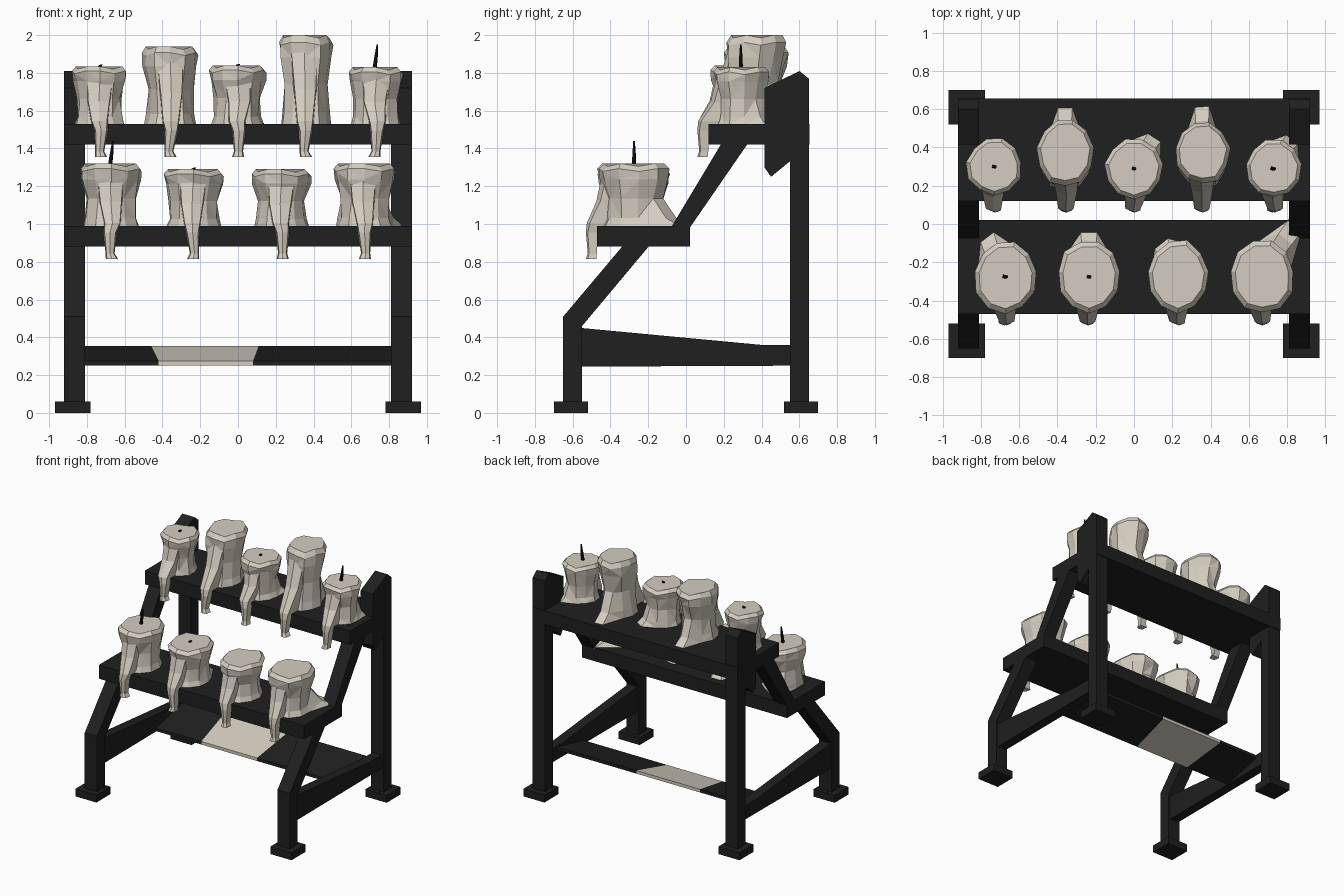
import bpy, bmesh, math, random
from mathutils import Vector

if "Cube" in bpy.data.objects:
    bpy.data.objects.remove(bpy.data.objects["Cube"])

random.seed(4)


def material(name, col):
    m = bpy.data.materials.new(name)
    m.diffuse_color = (*col, 1)
    m.use_nodes = True
    m.node_tree.nodes["Principled BSDF"].inputs["Base Color"].default_value = m.diffuse_color
    return m


BLACK = material("black_metal", (0.014, 0.014, 0.014))
WAX = material("pale_wax", (0.66, 0.61, 0.53))
WICK = material("burnt_wick", (0.004, 0.004, 0.004))


def finish(bm, name, *mats):
    bmesh.ops.recalc_face_normals(bm, faces=bm.faces)
    me = bpy.data.meshes.new(name)
    bm.to_mesh(me)
    bm.free()
    for m in mats:
        me.materials.append(m)
    ob = bpy.data.objects.new(name, me)
    bpy.context.collection.objects.link(ob)
    return ob


def loft(bm, rings):
    """Skin a list of equal-length point rings and cap both ends."""
    vs = [[bm.verts.new(p) for p in r] for r in rings]
    n = len(vs[0])
    for a, b in zip(vs, vs[1:]):
        for i in range(n):
            j = (i + 1) % n
            bm.faces.new((a[i], a[j], b[j], b[i]))
    bm.faces.new(vs[0][::-1])
    bm.faces.new(vs[-1])


def slab(name, profile, x0, x1, mat=BLACK):
    """Extrude a (y, z) profile along x."""
    bm = bmesh.new()
    loft(bm, [[(x, y, z) for y, z in profile] for x in (x0, x1)])
    return finish(bm, name, mat)


def rect(y0, y1, z0, z1):
    return [(y0, z0), (y1, z0), (y1, z1), (y0, z1)]


# Side frames, one on each side
for side, s in (("left", -1), ("right", 1)):
    def part(name, prof, a=0.81, b=0.92):
        slab(f"{side}_{name}", prof, s * a, s * b)
    part("back_foot", rect(0.52, 0.70, 0, 0.06), 0.78, 0.97)
    part("front_foot", rect(-0.70, -0.52, 0, 0.06), 0.78, 0.97)
    part("back_post", [(0.55, 0.05), (0.65, 0.05), (0.65, 1.77), (0.60, 1.81), (0.55, 1.785)])
    part("post_bracket", [(0.45, 1.25), (0.56, 1.34), (0.56, 1.79), (0.415, 1.72), (0.415, 1.30)])
    part("front_leg", [(-0.65, 0.05), (-0.55, 0.05), (-0.55, 0.46), (-0.19, 0.89),
                       (-0.33, 0.89), (-0.65, 0.51)])
    part("upper_strut", [(-0.08, 0.98), (0.02, 0.98), (0.33, 1.43), (0.19, 1.43)])
    part("side_rail", [(-0.56, 0.245), (0.56, 0.25), (0.56, 0.36), (0.40, 0.36), (-0.56, 0.45)],
         0.825, 0.905)

# Shelves
slab("lower_shelf", rect(-0.47, 0.02, 0.88, 0.99), -0.92, 0.92)
slab("upper_shelf", rect(0.12, 0.655, 1.42, 1.53), -0.92, 0.92)

# Tilted bottom board with a pale section in the middle
bm = bmesh.new()
rows = []
for xf, xb in ((-0.83, -0.83), (-0.42, -0.46), (0.08, 0.11), (0.83, 0.83)):
    rows.append([(xf, 0.13, 0.25), (xb, 0.48, 0.33), (xb, 0.48, 0.355), (xf, 0.13, 0.275)])
loft(bm, rows)
for f in bm.faces:
    f.material_index = int(len(f.verts) == 4 and -0.3 < f.calc_center_median().x < 0)
finish(bm, "bottom_board", BLACK, WAX)

# Melted candles: (ring height, radius factor)
RINGS = ((0, 0.92), (0.14, 0.84), (0.45, 0.80), (0.75, 0.95), (0.92, 1.0), (1.0, 0.86))


def candle(name, x, y, base, top, rx, ry, edge, tail=None, wick=0, lean=0):
    h = top - base
    n = 11
    jit = [random.uniform(0.95, 1.05) for _ in range(n)]
    rings = []
    for k, (t, r) in enumerate(RINGS):
        ring = []
        for i in range(n):
            a = 2 * math.pi * (i + 0.25) / n
            q = r * jit[i] * (random.uniform(0.93, 1.06) if 0 < k < 4 else 1)
            px, py = rx * q * math.cos(a), ry * q * math.sin(a)
            if tail and k < 2:  # wax puddle pulled out at the foot
                d = Vector((math.cos(a), math.sin(a))).dot(tail[0])
                if d > 0.85:
                    g = tail[1] * (1 if k == 0 else 0.45)
                    px, py = px + tail[0].x * g, py + tail[0].y * g
            ring.append((x + px, y + py + lean * t, base + h * t - (0.015 * (i % 3 == 0) if k > 3 else 0)))
        rings.append(ring)
    zmax = max(p[2] for p in rings[-1])
    bm = bmesh.new()
    loft(bm, rings)
    # front run of wax, spilling over the shelf edge
    f = y - ry
    run = []
    for z, w, yf, yb in ((base + 0.82 * h, 0.085, f + 0.02 + lean * 0.8, y), (base + 0.4 * h, 0.07, f - 0.01, y),
                         (base + 0.02, 0.05, edge - 0.055, y), (base - 0.03, 0.036, edge - 0.06, edge + 0.005),
                         (base - 0.14, 0.024, edge - 0.05, edge - 0.002),
                         (base - 0.17, 0.032, edge - 0.06, edge - 0.005)):
        o = random.uniform(-0.008, 0.008)
        run.append([(x + o - w, yb, z), (x + o - w * 0.8, yf + w * 0.3, z), (x + o, yf, z),
                    (x + o + w * 0.8, yf + w * 0.3, z), (x + o + w, yb, z)])
    loft(bm, run[::-1])
    bmesh.ops.triangulate(bm, faces=[q for q in bm.faces if len(q.verts) == 4])
    finish(bm, name, WAX)
    if wick:
        bm = bmesh.new()
        loft(bm, [[(x + dx + r * math.cos(a), y + lean + r * math.sin(a), z)
                   for a in (0.5, 2.1, 3.7, 5.3)]
                  for dx, r, z in ((-0.01, 0.014, zmax - 0.03), (0, 0.011, zmax + wick * 0.4),
                                   (0.008, 0.005, zmax + wick))])
        finish(bm, name + "_wick", WICK)


back = Vector((0, 1))
corner = Vector((0.6, 0.8)).normalized()
corner_left = Vector((-0.3, 0.95)).normalized()

# Lower row
for i, (x, top, wick, tail) in enumerate((
        (-0.67, 1.32, 0.12, (corner_left, 0.08)), (-0.235, 1.29, 0.01, (back, 0.07)),
        (0.23, 1.29, 0, (corner_left, 0.04)), (0.67, 1.32, 0, (corner, 0.16)))):
    candle(f"lower_candle_{i + 1}", x, -0.275, 0.985, top, 0.165, 0.19, -0.47, tail, wick)

# Upper row
for i, (x, y, top, rx, ry, wick, tail, lean) in enumerate((
        (-0.73, 0.30, 1.835, 0.145, 0.15, 0.01, None, 0),
        (-0.36, 0.335, 1.94, 0.145, 0.175, 0, (back, 0.12), 0.04),
        (0.0, 0.29, 1.84, 0.15, 0.155, 0.008, (corner, 0.06), 0),
        (0.355, 0.335, 2.0, 0.145, 0.165, 0, (back, 0.14), 0.04),
        (0.73, 0.29, 1.83, 0.14, 0.15, 0.12, (corner, 0.05), 0))):
    candle(f"upper_candle_{i + 1}", x, y, 1.525, top, rx, ry, 0.12, tail, wick, lean)
